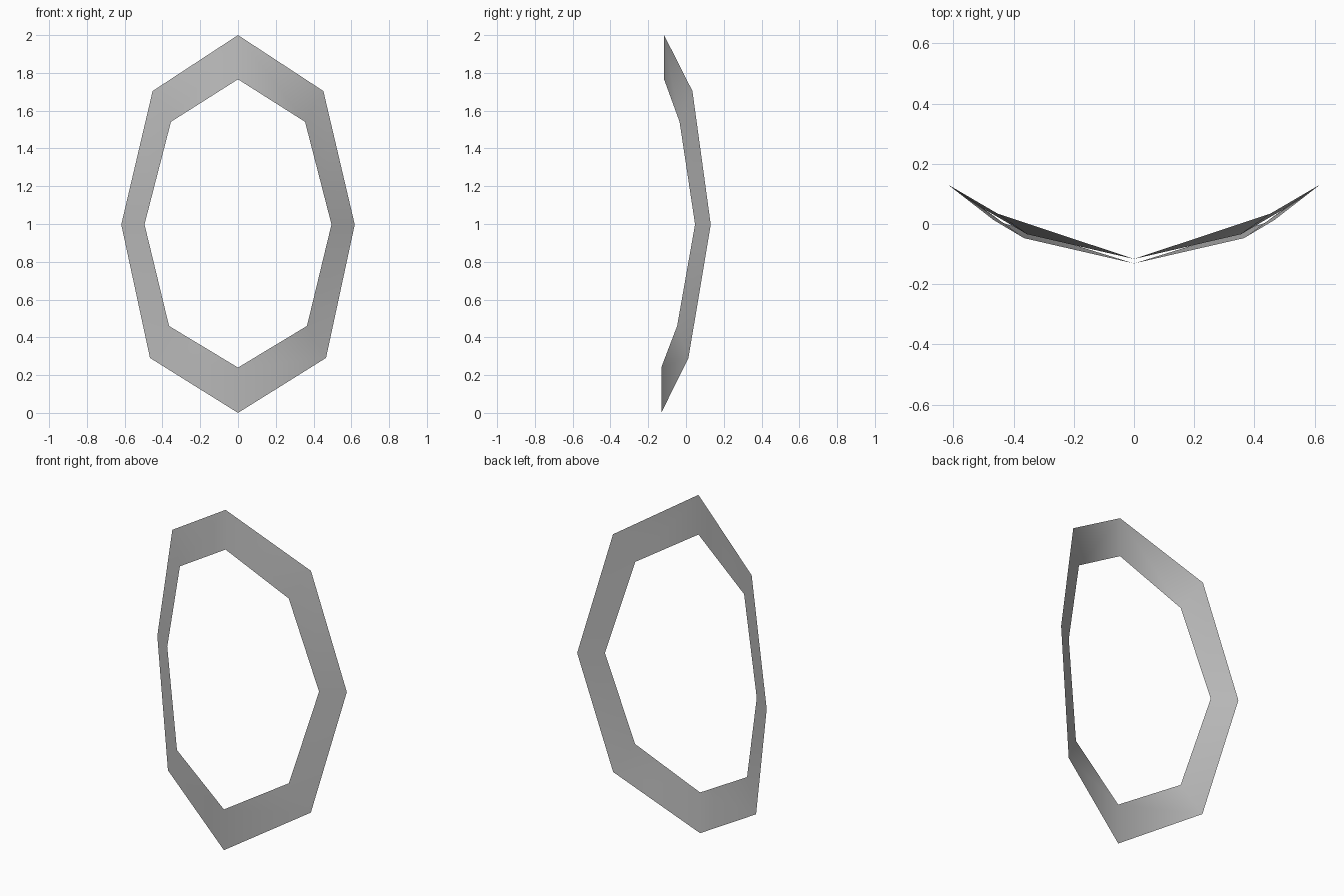
import bpy
import bmesh

if "Cube" in bpy.data.objects:
    bpy.data.objects.remove(bpy.data.objects["Cube"])

# Half outlines of the ring, from top to bottom
OUTER = [(0, -0.116, 2.0), (0.452, 0.034, 1.704), (0.618, 0.131, 0.997),
         (0.466, 0.013, 0.291), (0, -0.131, 0.0)]
INNER = [(0, -0.116, 1.766), (0.355, -0.034, 1.541), (0.495, 0.048, 0.998),
         (0.365, -0.047, 0.46), (0, -0.131, 0.24)]

# Bent ring: one band of quads per half, mirrored and joined on the centre line
bm = bmesh.new()
outer = [bm.verts.new(p) for p in OUTER]
inner = [bm.verts.new(p) for p in INNER]
for i in range(len(outer) - 1):
    bm.faces.new((outer[i], inner[i], inner[i + 1], outer[i + 1]))
bmesh.ops.mirror(bm, geom=bm.verts[:] + bm.edges[:] + bm.faces[:],
                 axis='X', merge_dist=0.001)
bmesh.ops.remove_doubles(bm, verts=bm.verts[:], dist=0.001)
bmesh.ops.recalc_face_normals(bm, faces=bm.faces[:])
bm.normal_update()
if sum(f.normal.y for f in bm.faces) > 0:
    bmesh.ops.reverse_faces(bm, faces=bm.faces[:])

mesh = bpy.data.meshes.new("bent_ring")
bm.to_mesh(mesh)
bm.free()
mesh.shade_smooth()
ring = bpy.data.objects.new("bent_ring", mesh)
bpy.context.collection.objects.link(ring)

# Plain grey
grey = bpy.data.materials.new("grey")
grey.diffuse_color = (0.5, 0.5, 0.5, 1)
grey.use_nodes = True
grey.node_tree.nodes["Principled BSDF"].inputs["Base Color"].default_value = grey.diffuse_color
mesh.materials.append(grey)
